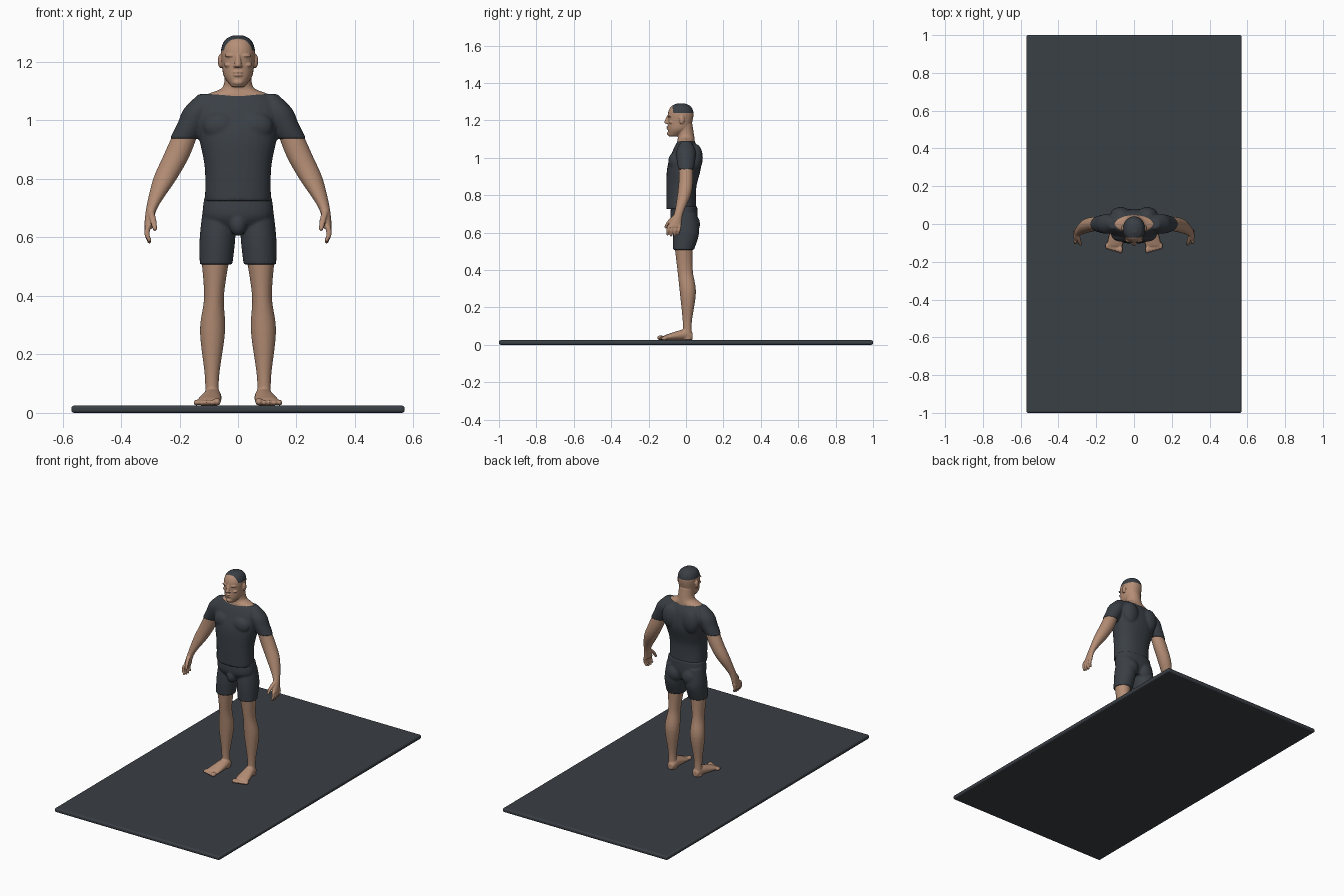
import bpy
import bmesh
from math import cos, sin, tau, copysign
from mathutils import Vector, Matrix

cube = bpy.data.objects.get("Cube")
if cube:
    bpy.data.objects.remove(cube, do_unlink=True)


def material(name, red, green, blue):
    mat = bpy.data.materials.new(name)
    mat.use_nodes = True
    colour = (red, green, blue, 1)
    mat.diffuse_color = colour
    mat.node_tree.nodes["Principled BSDF"].inputs["Base Color"].default_value = colour
    return mat


skin = material("skin", red=.46, green=.27, blue=.18)
charcoal = material("charcoal", red=.042, green=.05, blue=.06)


def ring(z, wide, deep=None, x=0, y=0):
    """One cross-section: its centre, half width and half depth."""
    return Vector((x, y, z, wide, deep or wide))


def spline(before, start, end, after, t):
    """Smooth interpolation between start and end."""
    slope = end - before
    bend = 2 * before - 5 * start + 4 * end - after
    twist = 3 * (start - end) + after - before
    return start + (slope + (bend + twist * t) * t) * t / 2


def rounded(value, power):
    return copysign(abs(value) ** (2 / power), value)


def loft(bm, rings, sides_of_body=(1,), along_y=False, power=2, steps=6, corners=28):
    """Closed skin through the rings, level ones or upright ones along y."""
    ends = [rings[0], *rings, rings[-1]]
    dense = [spline(*ends[i:i + 4], k / steps) for i in range(len(rings) - 1) for k in range(steps)]
    dense.append(rings[-1])
    for side in sides_of_body:
        loops = []
        for x, y, z, wide, deep in dense:
            loop = []
            for k in range(corners):
                across = wide * rounded(cos(tau * k / corners), power)
                along = deep * rounded(sin(tau * k / corners), power)
                offset = Vector((across, 0, along) if along_y else (across, along, 0))
                point = Vector((x, y, z)) + offset
                point.x *= side
                loop.append(bm.verts.new(point))
            loops.append(loop)
        for low, high in zip(loops, loops[1:]):
            for k in range(corners):
                bm.faces.new((low[k - 1], low[k], high[k], high[k - 1]))
        bm.faces.new(loops[0])
        bm.faces.new(loops[-1])


def blob(bm, at, size, sides_of_body=(1,)):
    """Ellipsoid for muscles, features and fingertips."""
    for side in sides_of_body:
        place = Matrix.Translation((side * at[0], at[1], at[2]))
        bmesh.ops.create_uvsphere(bm, u_segments=20, v_segments=12, radius=1,
                                  matrix=place @ Matrix.Diagonal((*size, 1)))


def finish(bm, name, mats, voxel, smooth):
    """Fuse the overlapping forms into one smooth surface."""
    bmesh.ops.recalc_face_normals(bm, faces=bm.faces)
    mesh = bpy.data.meshes.new(name)
    bm.to_mesh(mesh)
    bm.free()
    ob = bpy.data.objects.new(name, mesh)
    bpy.context.collection.objects.link(ob)
    fuse = ob.modifiers.new("fuse", "REMESH")
    fuse.mode = "VOXEL"
    fuse.voxel_size = voxel
    soften = ob.modifiers.new("soften", "SMOOTH")
    soften.iterations = smooth
    graph = bpy.context.evaluated_depsgraph_get()
    ob.data = bpy.data.meshes.new_from_object(ob.evaluated_get(graph))
    ob.modifiers.clear()
    ob.data.materials.clear()
    for mat in mats:
        ob.data.materials.append(mat)
    for face in ob.data.polygons:
        face.use_smooth = True
        face.material_index = 0
    return ob


both = (1, -1)

# Floor panel with rounded rim
bpy.ops.mesh.primitive_cube_add(size=1, location=(0, 0, .0125))
floor = bpy.context.object
floor.name = "floor_panel"
floor.scale = (1.14, 2, .025)
bpy.ops.object.transform_apply(location=False, rotation=False)
rim = floor.modifiers.new("rim", "BEVEL")
rim.width, rim.segments = .009, 3
floor.data.materials.append(charcoal)
bpy.ops.object.shade_smooth_by_angle()

# Shirt: trunk, sleeves, chest, shoulder blades
bm = bmesh.new()
loft(bm, [ring(z=.725, wide=.113, deep=.08, y=-.025),
          ring(z=.84, wide=.114, deep=.08, y=-.025),
          ring(z=.95, wide=.135, deep=.09, y=-.01),
          ring(z=1.04, wide=.145, deep=.07),
          ring(z=1.09, wide=.11, deep=.044)], power=2.3)
loft(bm, [ring(z=1.09, wide=.025, x=.11),
          ring(z=1.04, wide=.05, x=.135),
          ring(z=.99, wide=.05, x=.157),
          ring(z=.937, wide=.049, deep=.042, x=.185)], both)
blob(bm, at=(.06, -.06, .98), size=(.06, .035, .05), sides_of_body=both)
blob(bm, at=(.07, .05, 1), size=(.055, .04, .075), sides_of_body=both)
finish(bm, "shirt", [charcoal], voxel=.005, smooth=8)

# Shorts: pelvis, legs, buttocks, front
bm = bmesh.new()
loft(bm, [ring(z=.74, wide=.115, deep=.07, y=-.01),
          ring(z=.67, wide=.118, deep=.072, y=-.01),
          ring(z=.615, wide=.07, deep=.045)], power=2.3)
loft(bm, [ring(z=.7, wide=.056, x=.064),
          ring(z=.6, wide=.061, deep=.07, x=.07),
          ring(z=.508, wide=.056, x=.075, y=-.013)], both)
blob(bm, at=(.053, .035, .645), size=(.05, .04, .055), sides_of_body=both)
blob(bm, at=(0, -.06, .645), size=(.03, .03, .04))
finish(bm, "shorts", [charcoal], voxel=.0045, smooth=6)

# Legs with feet and toes
bm = bmesh.new()
loft(bm, [ring(z=.54, wide=.05, x=.077, y=-.013),
          ring(z=.4, wide=.034, deep=.041, x=.082, y=-.005),
          ring(z=.28, wide=.043, x=.087, y=.01),
          ring(z=.12, wide=.024, x=.089, y=.007),
          ring(z=.026, wide=.026, x=.088, y=.008)], both)
loft(bm, [ring(y=.036, z=.045, wide=.018, x=.086),
          ring(y=0, z=.055, wide=.03, x=.087),
          ring(y=-.1, z=.04, wide=.042, deep=.016, x=.1),
          ring(y=-.122, z=.035, wide=.041, deep=.01, x=.105)], both, along_y=True)
for toe in range(5):
    size = .01 if toe else .013
    blob(bm, at=(.072 + .0175 * toe, -.136 + .005 * toe, .025 + size),
         size=(size, .019, size), sides_of_body=both)
finish(bm, "legs", [skin], voxel=.004, smooth=4)

# Arms, palms, fingers and thumbs
bm = bmesh.new()
loft(bm, [ring(z=.965, wide=.042, deep=.036, x=.175),
          ring(z=.88, wide=.045, deep=.038, x=.21),
          ring(z=.8, wide=.04, deep=.036, x=.25, y=-.01),
          ring(z=.7, wide=.019, deep=.024, x=.295, y=-.04),
          ring(z=.63, wide=.014, deep=.037, x=.307, y=-.063)], both)
for finger in range(4):
    y = -.034 - .019 * finger
    tip = .592 - .007 * sin(finger)
    loft(bm, [ring(z=.64, wide=.01, x=.308, y=y),
              ring(z=.61, wide=.009, x=.311, y=y - .005),
              ring(z=tip, wide=.007, x=.303, y=y - .008)], both, corners=12)
    blob(bm, at=(.303, y - .008, tip), size=[.007] * 3, sides_of_body=both)
loft(bm, [ring(z=.69, wide=.011, x=.298, y=-.06),
          ring(z=.66, wide=.011, x=.29, y=-.09),
          ring(z=.63, wide=.008, x=.284, y=-.108)], both, corners=12)
blob(bm, at=(.284, -.108, .63), size=[.008] * 3, sides_of_body=both)
finish(bm, "arms", [skin], voxel=.0035, smooth=3)

# Head: neck, skull, nose, brow, cheeks, nostrils, lips, chin, ears
bm = bmesh.new()
loft(bm, [ring(z=1.05, wide=.11, deep=.05),
          ring(z=1.087, wide=.107, deep=.047),
          ring(z=1.115, wide=.052, deep=.044),
          ring(z=1.18, wide=.046, deep=.044, y=-.01)])
loft(bm, [ring(z=1.115, wide=.022, deep=.028, y=-.066),
          ring(z=1.15, wide=.048, deep=.057, y=-.04),
          ring(z=1.19, wide=.055, deep=.065, y=-.032),
          ring(z=1.24, wide=.058, deep=.068, y=-.028),
          ring(z=1.275, wide=.045, deep=.052, y=-.027),
          ring(z=1.291, wide=.017, deep=.02, y=-.027)], power=2.15)
loft(bm, [ring(z=1.226, wide=.007, y=-.094),
          ring(z=1.19, wide=.012, y=-.104),
          ring(z=1.182, wide=.009, y=-.099)], corners=14)
blob(bm, at=(.024, -.086, 1.222), size=(.022, .012, .006), sides_of_body=both)
blob(bm, at=(.03, -.078, 1.19), size=(.018, .013, .009), sides_of_body=both)
blob(bm, at=(.01, -.1, 1.186), size=(.006, .007, .005), sides_of_body=both)
for lip in (1.155, 1.165):
    blob(bm, at=(0, -.092, lip), size=(.018, .012, .005))
blob(bm, at=(0, -.086, 1.13), size=(.02, .016, .012))
blob(bm, at=(.06, -.022, 1.203), size=(.009, .015, .024), sides_of_body=both)
head = finish(bm, "head", [skin, charcoal], voxel=.0028, smooth=2)

# Cropped hair with a receding front line
for face in head.data.polygons:
    height = face.center.z - 1.24
    if height > 0 and face.center.y > -.068 - height / 8:
        face.material_index = 1
